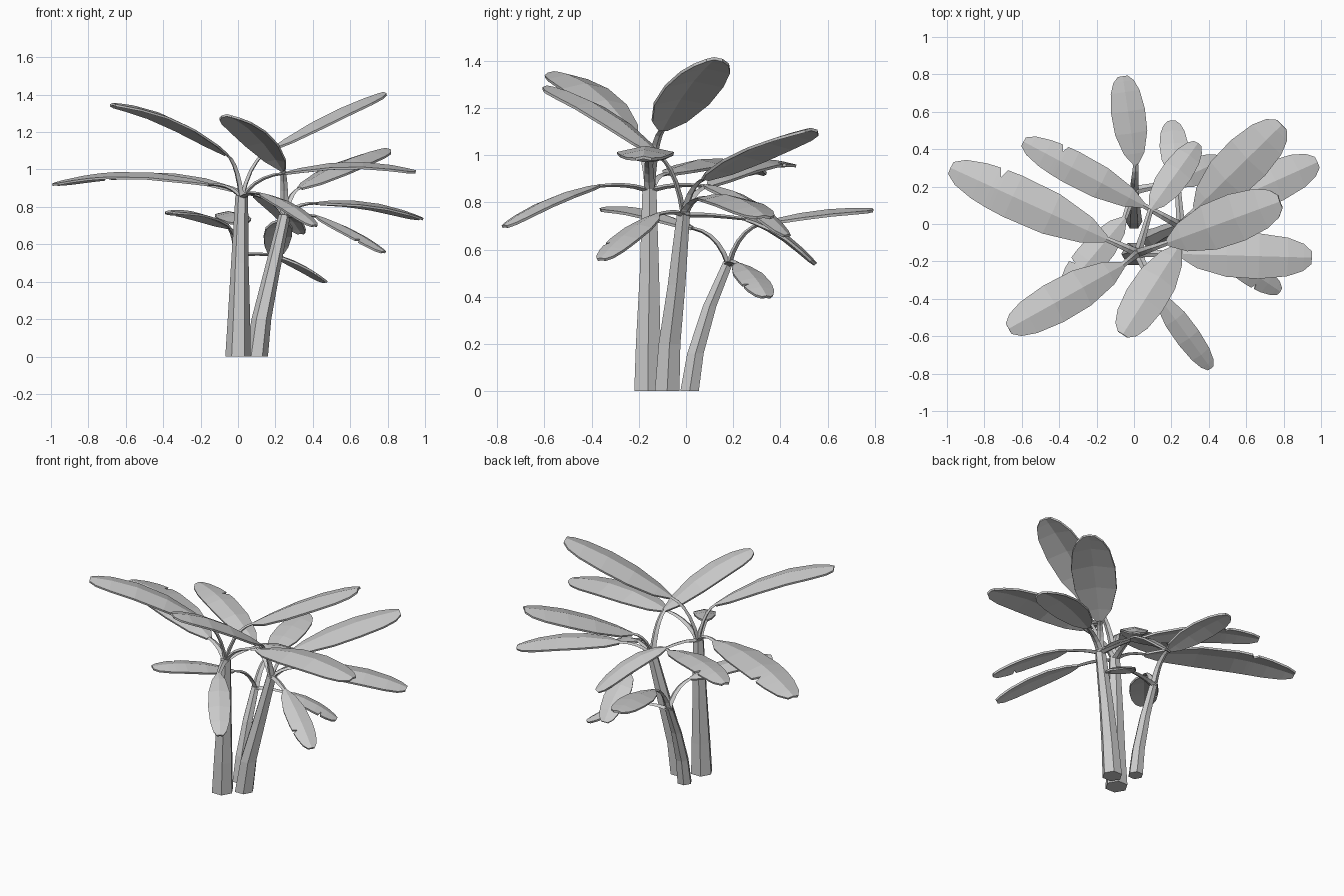
import bpy
from mathutils import Vector as V

if "Cube" in bpy.data.objects:
    bpy.data.objects.remove(bpy.data.objects["Cube"])

UP = V((0, 0, 1))


def make(name, verts, faces, thickness=0):
    me = bpy.data.meshes.new(name)
    me.from_pydata([tuple(v) for v in verts], [], faces)
    me.update()
    ob = bpy.data.objects.new(name, me)
    bpy.context.collection.objects.link(ob)
    if thickness:
        mod = ob.modifiers.new("thickness", 'SOLIDIFY')
        mod.thickness = thickness
        mod.offset = 0
    return ob


def bezier(a, c, b, t):
    return a * (1 - t) ** 2 + c * 2 * t * (1 - t) + b * t * t


def side_of(tangent, flat_dir):
    # horizontal sideways direction of a leaf
    s = tangent.cross(UP)
    return s.normalized() if s.length > 1e-4 else flat_dir.cross(UP).normalized()


def skin(rings, n):
    # quads between successive rings, plus both end caps
    faces = [(r * n + i, r * n + (i + 1) % n, (r + 1) * n + (i + 1) % n, (r + 1) * n + i)
             for r in range(rings - 1) for i in range(n)]
    faces.append(tuple(reversed(range(n))))
    faces.append(tuple(range((rings - 1) * n, rings * n)))
    return faces


def trunk(name, path):
    hexagon = [(1, 0), (.5, .87), (-.5, .87), (-1, 0), (-.5, -.87), (.5, -.87)]
    verts = [V((x + r * a, y + r * b, z)) for x, y, z, r in path for a, b in hexagon]
    make(name, verts, skin(len(path), 6))


def stalk(name, a, b):
    # flat tapering stalk rising from the trunk and bending outwards
    c = a.lerp(b, .3)
    c.z = a.z + .75 * (b.z - a.z) + .02
    flat = V((b.x - a.x, b.y - a.y, 0)).normalized()
    verts, steps = [], 6
    for k in range(steps):
        t = k / (steps - 1)
        p = bezier(a, c, b, t)
        tan = ((c - a) * (1 - t) + (b - c) * t).normalized()
        s = side_of(tan, flat)
        n = s.cross(tan)
        w, h = .024 - .01 * t, .012 - .005 * t
        verts += [p + s * w, p + n * h, p - s * w, p - n * h]
    make(name, verts, skin(steps, 4))


def blade(name, a, b, width, arch, notched):
    c = (a + b) / 2 + UP * arch * 2
    rows = [(0, .15, .15), (.12, .6, .6), (.35, .95, .95), (.6, 1, 1),
            (.82, .85, .85), (.94, .6, .6), (1, .28, .28)]
    if notched:
        rows[4:4] = [(.69, .96, .96), (.71, .95, .55), (.735, .93, .93)]
    verts = []
    for t, left, right in rows:
        p = bezier(a, c, b, t)
        tan = ((c - a) * (1 - t) + (b - c) * t).normalized()
        s = side_of(tan, b - a)
        n = s.cross(tan)
        for f in (-left, 0, right):
            verts.append(p + s * f * width / 2 - n * abs(f) * width * .11)
    faces = [(r * 3 + i, r * 3 + i + 1, r * 3 + i + 4, r * 3 + i + 3)
             for r in range(len(rows) - 1) for i in (0, 1)]
    make(name, verts, faces, .012)


def plant(label, path, leaves):
    trunk(label + "_trunk", path)
    top = V(path[-1][:3]) - UP * .015
    for i, (start, tip, width, arch, notched) in enumerate(leaves, 1):
        stalk(f"{label}_stalk_{i}", top, V(start))
        blade(f"{label}_leaf_{i}", V(start), V(tip), width, arch, notched)


# tall upright stem: leaves given as base, tip, width, arch, notch
plant("tall",
      [(0, -.16, 0, .068), (.005, -.16, .2, .06), (.01, -.155, .5, .047), (.02, -.155, .86, .034)],
      [((-.06, -.22, 1.08), (-.67, -.56, 1.35), .22, .06, False),
       ((-.15, -.08, .92), (-.98, .30, .925), .24, .06, True),
       ((.18, -.10, 1.11), (.78, .12, 1.41), .26, .03, False),
       ((.25, -.16, .98), (.95, -.18, .99), .24, .05, False),
       ((.12, -.37, .87), (.41, -.77, .70), .13, .03, False),
       ((.09, .08, .87), (.34, .43, .66), .16, .05, False)])

# middle stem leaning to the right
plant("middle",
      [(.10, -.08, 0, .06), (.125, -.07, .2, .053), (.18, -.04, .45, .043), (.25, -.01, .76, .032)],
      [((.24, -.12, 1.0), (-.06, -.59, 1.29), .22, .05, False),
       ((.33, .08, .90), (.79, .53, 1.11), .26, .03, False),
       ((.05, .10, .87), (-.59, .44, .96), .18, .05, True),
       ((.42, .08, .82), (.98, .33, .74), .22, .04, False),
       ((.42, -.12, .75), (.78, -.36, .56), .14, .02, True),
       ((.23, .25, .73), (.20, .55, .54), .15, .04, False)])

# short stem leaning to the back
plant("short",
      [(0, .015, 0, .045), (0, .04, .16, .04), (0, .10, .36, .033), (0, .18, .55, .025)],
      [((-.05, .03, .69), (-.37, -.35, .775), .17, .03, True),
       ((.01, .32, .71), (-.06, .79, .77), .18, .02, False),
       ((.20, .22, .54), (.47, .34, .40), .14, .02, True)])
